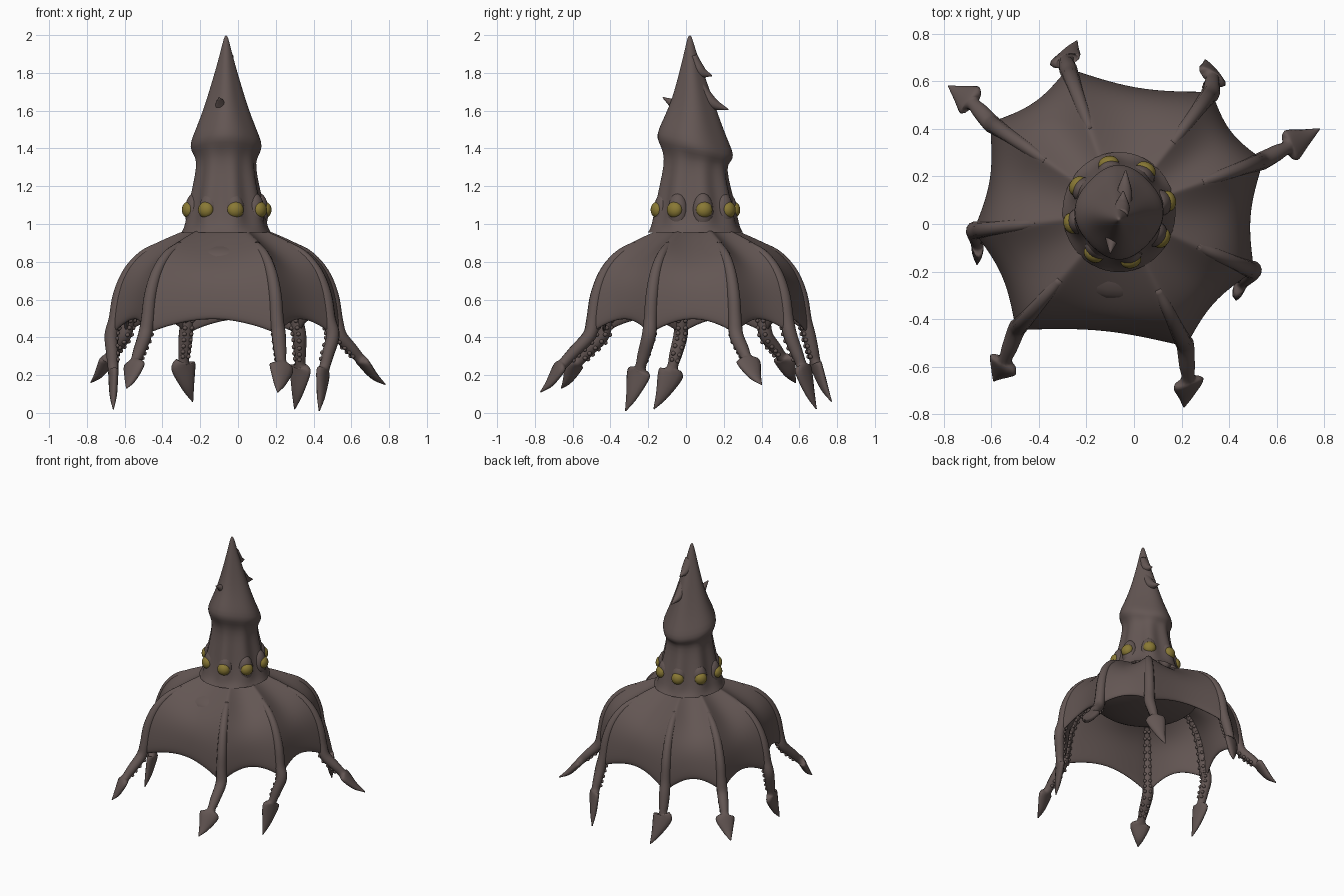
import bpy, bmesh, math
from mathutils import Vector, Matrix

if "Cube" in bpy.data.objects:
    bpy.data.objects.remove(bpy.data.objects["Cube"])


def material(name, rgb, rough):
    m = bpy.data.materials.new(name)
    m.use_nodes = True
    m.diffuse_color = (*rgb, 1)
    bsdf = m.node_tree.nodes["Principled BSDF"]
    bsdf.inputs["Base Color"].default_value = (*rgb, 1)
    bsdf.inputs["Roughness"].default_value = rough
    return m


SKIN = material("brown_skin", (0.125, 0.093, 0.087), 0.7)
YELLOW = material("yellow_eye", (0.25, 0.19, 0.035), 0.4)
CENTRE = Vector((-0.06, 0.05, 0))


def finish(name, bm, mat, subsurf=0, thickness=0):
    mesh = bpy.data.meshes.new(name)
    for f in bm.faces:
        f.smooth = True
    bm.to_mesh(mesh)
    bm.free()
    mesh.materials.append(mat)
    ob = bpy.data.objects.new(name, mesh)
    bpy.context.collection.objects.link(ob)
    if thickness:
        mod = ob.modifiers.new("thickness", 'SOLIDIFY')
        mod.thickness = thickness
        mod.offset = -1
    if subsurf:
        mod = ob.modifiers.new("smooth", 'SUBSURF')
        mod.levels = mod.render_levels = subsurf


def skin_rings(bm, rings):
    """Join closed rings of points with quads; returns the vertex rings."""
    vs = [[bm.verts.new(p) for p in ring] for ring in rings]
    n = len(vs[0])
    for a, b in zip(vs, vs[1:]):
        for i in range(n):
            j = (i + 1) % n
            bm.faces.new((a[i], b[i], b[j], a[j]))
    return vs


def catmull(keys, steps):
    """Smooth samples through (position, width, depth) keys."""
    rows = [Vector((*p, w, d)) for p, w, d in keys]
    rows = [rows[0] * 2 - rows[1]] + rows + [rows[-1] * 2 - rows[-2]]
    out = []
    for a, b, c, d in zip(rows, rows[1:], rows[2:], rows[3:]):
        for k in range(steps):
            t = k / steps
            out.append(0.5 * (2 * b + (c - a) * t + (2 * a - 5 * b + 4 * c - d) * t * t
                              + (3 * b - a - 3 * c + d) * t ** 3))
    out.append(rows[-2])
    return [(Vector(v[:3]), max(v[3], 0.002), max(v[4], 0.002)) for v in out]


def sweep(bm, samples, side, sides=12):
    """Sweep an ellipse along samples; returns the frame at each sample."""
    rings, frames = [], []
    for k, (p, w, d) in enumerate(samples):
        nxt = samples[min(k + 1, len(samples) - 1)][0]
        prv = samples[max(k - 1, 0)][0]
        tangent = (nxt - prv).normalized()
        s = (side - tangent * side.dot(tangent)).normalized()
        n = s.cross(tangent).normalized()
        rings.append([p + s * w * math.cos(a) + n * d * math.sin(a)
                      for a in (math.tau * i / sides for i in range(sides))])
        frames.append((p, s, n, w, d))
    vs = skin_rings(bm, rings)
    bm.faces.new(vs[0])
    bm.faces.new(vs[-1][::-1])
    bmesh.ops.recalc_face_normals(bm, faces=bm.faces)
    return frames


# Arms: web corner (x, y), barb centre, tip, counter-clockwise
ARMS = [
    ((0.55, 0.27), (0.66, 0.33, 0.27), (0.78, 0.40, 0.15)),
    ((0.33, 0.56), (0.33, 0.62, 0.23), (0.30, 0.69, 0.02)),
    ((-0.28, 0.66), (-0.29, 0.69, 0.25), (-0.24, 0.77, 0.06)),
    ((-0.61, 0.43), (-0.69, 0.52, 0.28), (-0.78, 0.58, 0.16)),
    ((-0.68, -0.03), (-0.66, -0.08, 0.21), (-0.66, -0.17, 0.02)),
    ((-0.50, -0.45), (-0.55, -0.59, 0.25), (-0.59, -0.66, 0.13)),
    ((0.22, -0.52), (0.23, -0.67, 0.24), (0.21, -0.77, 0.11)),
    ((0.51, -0.20), (0.45, -0.25, 0.21), (0.43, -0.32, 0.01)),
]
CORNERS = [Vector((*a[0], 0)) - CENTRE for a in ARMS]
# Bell profile: fraction of corner radius, height
BELL = [(0.06, 0.985), (0.28, 0.985), (0.40, 0.957), (0.58, 0.913), (0.74, 0.86),
        (0.87, 0.77), (0.95, 0.65), (0.985, 0.52), (1.0, 0.41)]

# Webbed bell, folded into ridges at the arms
bm = bmesh.new()
SECTOR = 10
rings = []
for f, z in BELL:
    ring = []
    for i, a in enumerate(CORNERS):
        b = CORNERS[(i + 1) % len(CORNERS)]
        for k in range(SECTOR):
            s = k / SECTOR
            w = math.sin(math.pi * s)
            p = CENTRE + a.lerp(b, s) * f * (1 - 0.06 * w * f)
            lift = 0.085 * w ** 0.85 * max(0, 0.85 - z) / 0.44
            p.z = z + lift - 0.11 * w * f * f * math.sin(math.pi * f)
            ring.append(p)
    rings.append(ring)
vs = skin_rings(bm, rings)
bm.faces.new(vs[0])
finish("webbed_bell", bm, SKIN, 2, 0.028)

# Arms with spade ends and two rows of suckers
RIDGE_WIDTHS = (0.022, 0.026, 0.030, 0.034, 0.036)
for i, (corner, barb, tip) in enumerate(ARMS):
    r = CORNERS[i]
    side = Vector((-r.y, r.x, 0)).normalized()
    keys = []
    for (f, z), w in zip(BELL[3:-1], RIDGE_WIDTHS):
        p = CENTRE + r * f * 0.965
        p.z = z - 0.026
        keys.append((p, w, w))
    K = Vector((*corner, 0.41)) - r * 0.015
    B, T = Vector(barb), Vector(tip)
    mid = B.lerp(T, 0.5) - Vector((0, 0, 0.015))
    keys += [(K, 0.038, 0.036), (K.lerp(B, 0.5), 0.034, 0.032),
             (K.lerp(B, 0.85), 0.03, 0.028), (B, 0.068, 0.026),
             (mid, 0.036, 0.02), (T, 0.003, 0.003)]
    bm = bmesh.new()
    frames = sweep(bm, catmull(keys, 5), side)
    inward = -r.normalized() - Vector((0, 0, 1))
    for p, s, n, w, d in frames[:-18:2]:
        n = n if n.dot(inward) > 0 else -n
        for sign in (-1, 1):
            at = p + s * w * 0.5 * sign + n * d * 0.82
            bmesh.ops.create_icosphere(bm, subdivisions=2, radius=0.012,
                                       matrix=Matrix.Translation(at))
    finish(f"arm_{i + 1}", bm, SKIN)

# Head: height, centre y, radius, eye lobes, hood ridges, tilt
HEAD = [(0.955, 0.05, 0.248, 0, 0, 0), (0.985, 0.05, 0.228, 0.03, 0, 0),
        (1.03, 0.05, 0.216, 0.05, 0, 0),
        (1.12, 0.05, 0.198, 0.06, 0, 0), (1.20, 0.047, 0.18, 0.05, 0, 0),
        (1.30, 0.05, 0.161, 0.04, 0, 0.01), (1.35, 0.054, 0.166, 0.02, 0.01, 0.03),
        (1.39, 0.052, 0.19, 0, 0.03, 0.045), (1.43, 0.046, 0.191, 0, 0.04, 0.045),
        (1.50, 0.043, 0.16, 0, 0.05, 0.04), (1.60, 0.04, 0.12, 0, 0.06, 0.02),
        (1.72, 0.033, 0.083, 0, 0.06, 0), (1.84, 0.026, 0.049, 0, 0.04, 0),
        (1.93, 0.022, 0.026, 0, 0, 0), (1.99, 0.02, 0.011, 0, 0, 0)]
EYE_PHASE = math.radians(13)
bm = bmesh.new()
rings = []
for z, cy, rad, lobe, ridge, tilt in HEAD:
    ring = []
    for k in range(48):
        a = -math.tau * k / 48
        q = rad * (1 + lobe * math.cos(8 * (a - EYE_PHASE)) + ridge * math.cos(4 * a))
        ring.append((-0.063 + 0.96 * q * math.cos(a), cy + 1.02 * q * math.sin(a),
                     z - tilt * math.sin(a)))
    rings.append(ring)
vs = skin_rings(bm, rings)
top = bm.verts.new((-0.063, 0.02, 2.0))
for k in range(48):
    bm.faces.new((vs[-1][k], top, vs[-1][(k + 1) % 48]))
bmesh.ops.recalc_face_normals(bm, faces=bm.faces)
finish("hooded_head", bm, SKIN, 1)

# Hooked spines growing out of the hood
SPINES = [((-0.08, 0.0, 1.53), (-0.09, -0.05, 1.62), (-0.10, -0.122, 1.67)),
          ((-0.055, 0.04, 1.89), (-0.05, 0.075, 1.81), (-0.045, 0.138, 1.785)),
          ((-0.045, 0.07, 1.75), (-0.04, 0.135, 1.645), (-0.035, 0.225, 1.605))]
for i, (a, b, c) in enumerate(SPINES):
    bm = bmesh.new()
    keys = [(Vector(a), 0.03, 0.02), (Vector(b), 0.032, 0.03), (Vector(c), 0.003, 0.003)]
    sweep(bm, catmull(keys, 6), Vector((1, 0, 0)), 12)
    finish(f"hood_spine_{i + 1}", bm, SKIN)

# Eyes in raised sockets around the neck
for i in range(8):
    a = EYE_PHASE + math.tau * i / 8
    out = Vector((math.cos(a), math.sin(a), 0))
    for name, dist, z, size, mat in (("eye_socket", 0.174, 1.065, (0.052, 0.056, 0.1), SKIN),
                                     ("eye", 0.208, 1.075, (0.034, 0.044, 0.043), YELLOW)):
        bm = bmesh.new()
        m = (Matrix.Translation(CENTRE + out * dist + Vector((0, 0, z)))
             @ Matrix.Rotation(a, 4, 'Z') @ Matrix.Diagonal((*size, 1)))
        bmesh.ops.create_uvsphere(bm, u_segments=20, v_segments=12, radius=1, matrix=m)
        finish(f"{name}_{i + 1}", bm, mat)

# Fleshy underside of the body inside the bell
bm = bmesh.new()
m = Matrix.Translation(CENTRE + Vector((0, 0, 0.81))) @ Matrix.Diagonal((0.37, 0.37, 0.12, 1))
bmesh.ops.create_uvsphere(bm, u_segments=40, v_segments=20, radius=1, matrix=m)
finish("body_underside", bm, SKIN)
